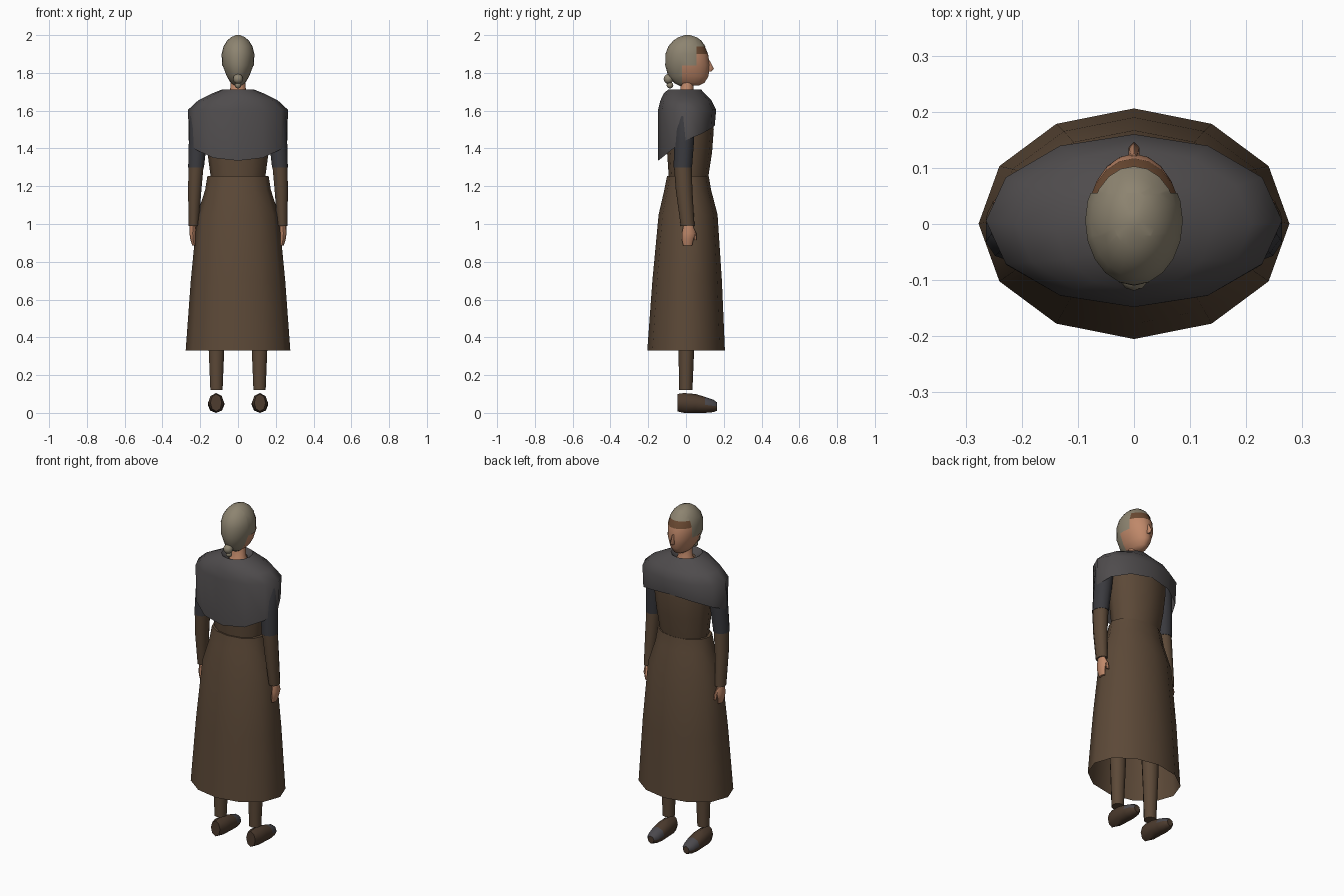
import bpy, bmesh
from math import sin, cos, pi, radians
from mathutils import Vector, Matrix

if "Cube" in bpy.data.objects:
    bpy.data.objects.remove(bpy.data.objects["Cube"])


def material(name, *rgb):
    color = [(c / 255) ** 2.2 for c in rgb] + [1]
    m = bpy.data.materials.new(name)
    m.use_nodes = True
    m.diffuse_color = color
    bsdf = m.node_tree.nodes["Principled BSDF"]
    bsdf.inputs["Base Color"].default_value = color
    bsdf.inputs["Roughness"].default_value = 0.9
    return m


wool = material("brown wool", 92, 74, 58)
charcoal = material("charcoal shawl", 80, 77, 78)
sleeve = material("dark sleeve", 60, 60, 64)
skin = material("skin", 190, 135, 105)
hair = material("grey hair", 140, 131, 112)
hairline = material("brown hairline", 108, 76, 54)
leather = material("brown leather", 78, 62, 50)
toe_grey = material("grey toe", 76, 74, 78)


def oval(z, cx, rx, y0, y1, n=12):
    """Horizontal oval ring; the first point is at the back of the head side (-y)."""
    cy, ry = (y0 + y1) / 2, (y1 - y0) / 2
    return [Vector((cx + rx * sin(2 * pi * i / n), cy - ry * cos(2 * pi * i / n), z))
            for i in range(n)]


def loft(rings, caps=(True, True)):
    bm = bmesh.new()
    rows = [[bm.verts.new(p) for p in ring] for ring in rings]
    n = len(rows[0])
    for a, b in zip(rows, rows[1:]):
        for i in range(n):
            j = (i + 1) % n
            bm.faces.new((a[i], a[j], b[j], b[i]))
    for row, cap in zip((rows[0], rows[-1]), caps):
        if cap:
            bm.faces.new(row)
    bmesh.ops.recalc_face_normals(bm, faces=bm.faces)
    return bm


def finish(name, bm, *mats, angle=50):
    mesh = bpy.data.meshes.new(name)
    bm.to_mesh(mesh)
    bm.free()
    for m in mats:
        mesh.materials.append(m)
    ob = bpy.data.objects.new(name, mesh)
    bpy.context.collection.objects.link(ob)
    bpy.ops.object.select_all(action="DESELECT")
    ob.select_set(True)
    bpy.context.view_layer.objects.active = ob
    bpy.ops.object.shade_smooth_by_angle(angle=radians(angle))
    return ob


# Skirt, open at the hem
finish("skirt", loft([oval(*r) for r in (
    (1.255, 0, .162, -.1, .12), (1.18, 0, .174, -.115, .133),
    (1.05, 0, .216, -.145, .167), (.7, 0, .25, -.178, .19),
    (.33, 0, .277, -.205, .206))], (True, False)), wool)

# Bodice
finish("bodice", loft([oval(*r) for r in (
    (1.23, 0, .142, -.09, .115), (1.38, 0, .162, -.1, .138),
    (1.5, 0, .175, -.105, .147), (1.6, 0, .18, -.1, .14),
    (1.68, 0, .09, -.08, .075))]), wool)

# Shawl with a hem that rises from the low point to the other side
hem_heights = [1.335, 1.35, 1.395, 1.445, 1.475, 1.505, 1.52]
hem = oval(0, 0, .262, -.148, .152)
for i, p in enumerate(hem):
    p.z = hem_heights[min(i, 12 - i)]
shawl = [oval(*r) for r in (
    (1.685, 0, .05, -.055, .055), (1.712, 0, .085, -.095, .08),
    (1.69, 0, .14, -.118, .1), (1.655, 0, .21, -.135, .135),
    (1.605, 0, .264, -.148, .16))] + [hem]
finish("shawl", loft(shawl, (False, False)), charcoal)

# Neck
finish("neck", loft([oval(*r) for r in (
    (1.66, 0, .06, -.055, .06), (1.70, 0, .042, -.03, .038),
    (1.78, 0, .038, -.025, .045))]), skin)

# Head and hair share one egg shape; the hair is a thin shell around the face
head_rings = [oval(*r, 20) for r in (
    (2.0, 0, .012, -.005, .022), (1.988, 0, .038, -.042, .058),
    (1.97, 0, .058, -.068, .082), (1.94, 0, .077, -.094, .103),
    (1.90, 0, .087, -.109, .12), (1.84, 0, .084, -.11, .128),
    (1.78, 0, .061, -.094, .122), (1.745, 0, .04, -.06, .1),
    (1.73, 0, .022, -.03, .07))]
bm = loft(head_rings)
pivot = Matrix.Translation((0, .01, 1.86))
bmesh.ops.transform(bm, verts=bm.verts, matrix=pivot @ Matrix.Scale(.975, 4) @ pivot.inverted())
bmesh.ops.bisect_plane(bm, geom=bm.verts[:] + bm.edges[:] + bm.faces[:],
                       plane_co=(0, 0, 1.9), plane_no=(0, 0, 1))
for f in bm.faces:
    f.material_index = int(f.calc_center_median().z > 1.9)
finish("head", bm, skin, hairline)

bm = loft(head_rings)
for y in (.055, -.02):
    bmesh.ops.bisect_plane(bm, geom=bm.verts[:] + bm.edges[:] + bm.faces[:],
                           plane_co=(0, y, 0), plane_no=(0, 1, 0))


def bare(f):
    c = f.calc_center_median()
    return c.z < 1.94 and c.y > (.055 if c.z > 1.84 else -.02)


bmesh.ops.delete(bm, geom=[f for f in bm.faces if bare(f)], context="FACES")
finish("hair", bm, hair)

# Nose
finish("nose", loft([oval(*r, 6) for r in (
    (1.865, 0, .005, .105, .126), (1.822, 0, .011, .105, .147),
    (1.808, 0, .009, .105, .135))]), skin)

# Bun and the loose knot below it
for name, y, z, r in (("bun", -.092, 1.768, .027), ("bun_knot", -.085, 1.735, .018)):
    bm = bmesh.new()
    bmesh.ops.create_icosphere(bm, subdivisions=2, radius=r,
                               matrix=Matrix.Translation((0, y, z)))
    finish(name, bm, hair)


def shoe_ring(cx, y, rx, z0, z1):
    cz, rz = (z0 + z1) / 2, (z1 - z0) / 2
    return [Vector((cx + rx * sin(pi * i / 4), y, cz - rz * cos(pi * i / 4)))
            for i in range(8)]


for side, s in (("left", 1), ("right", -1)):
    # Arms, with hands hanging at the hips
    finish(side + "_upper_arm", loft([oval(z, s * x, rx, y0, y1, 10) for z, x, rx, y0, y1 in (
        (1.62, .19, .035, -.04, .045), (1.57, .205, .052, -.055, .05),
        (1.43, .213, .05, -.062, .042), (1.30, .222, .044, -.066, .032))]), sleeve)
    finish(side + "_forearm", loft([oval(z, s * x, rx, y0, y1, 10) for z, x, rx, y0, y1 in (
        (1.31, .222, .042, -.064, .03), (1.18, .229, .037, -.054, .034),
        (.99, .235, .028, -.028, .045))]), wool)
    finish(side + "_hand", loft([oval(z, s * x, rx, y0, y1, 8) for z, x, rx, y0, y1 in (
        (1.0, .237, .018, -.012, .035), (.95, .24, .017, -.022, .05),
        (.92, .238, .015, -.022, .04), (.885, .232, .01, -.015, .032))]), skin)
    finish(side + "_thumb", loft([oval(z, s * x, .009, y0, y1, 6) for z, x, y0, y1 in (
        (.985, .235, .02, .038), (.95, .23, .036, .056), (.915, .226, .043, .056))]), skin)

    # Legs
    finish(side + "_leg", loft([oval(z, s * .114, rx, y0, y1, 10) for z, rx, y0, y1 in (
        (.8, .06, -.06, .06), (.33, .043, -.04, .043), (.12, .034, -.036, .034))]), wool)

    # Shoes with a worn grey toe
    bm = loft([shoe_ring(s * .116, *r) for r in (
        (-.046, .03, .008, .1), (-.01, .042, 0, .105), (.05, .044, 0, .1),
        (.1, .044, 0, .085), (.145, .036, .004, .07), (.165, .02, .012, .055))])
    for f in bm.faces:
        c = f.calc_center_median()
        f.material_index = int(c.y > .1 and c.z > .04)
    finish(side + "_shoe", bm, leather, toe_grey)
